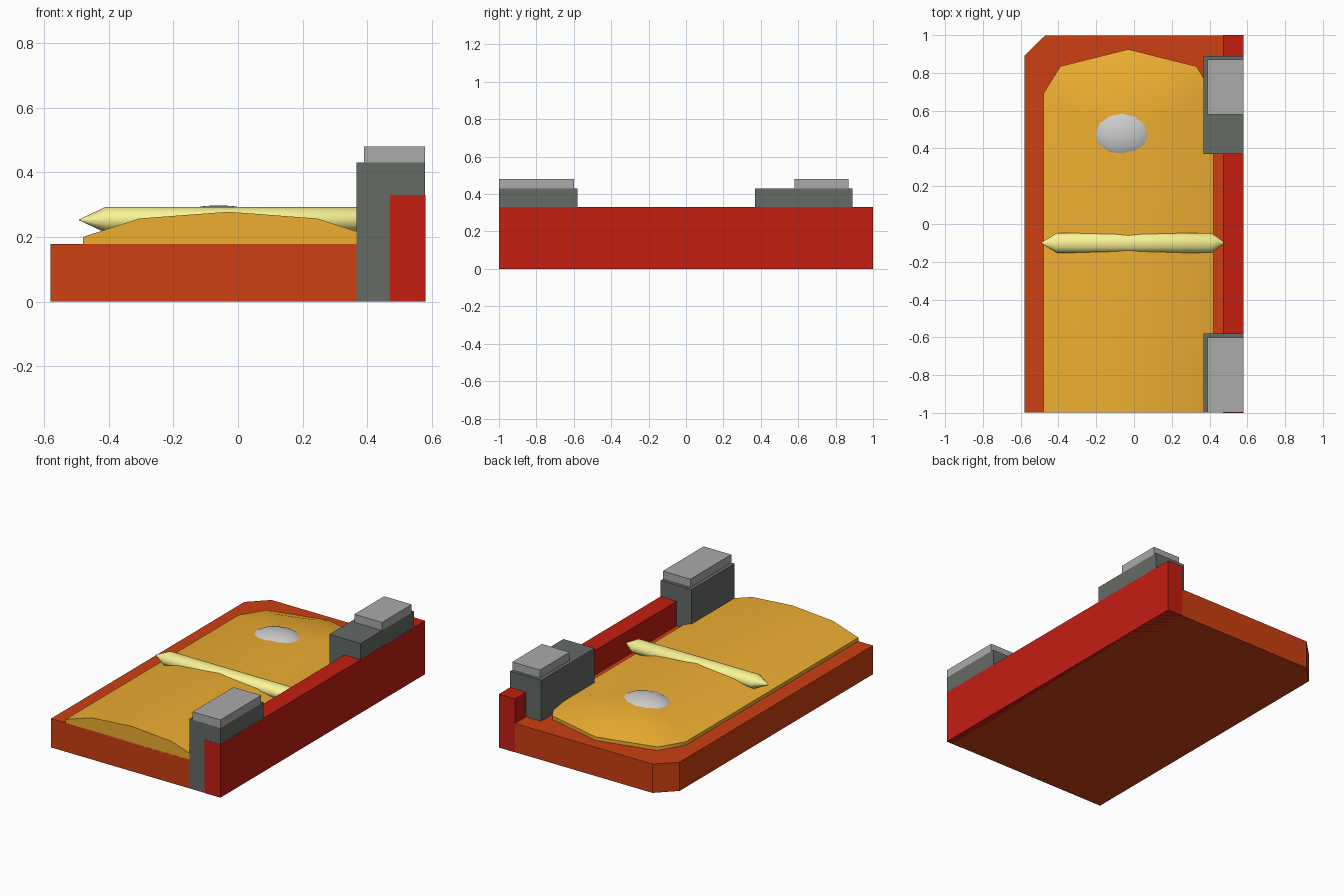
import bpy, bmesh, math
from mathutils import Matrix

if "Cube" in bpy.data.objects:
    bpy.data.objects.remove(bpy.data.objects["Cube"])


def finish(name, bm, color=None, smooth=None):
    bmesh.ops.remove_doubles(bm, verts=bm.verts, dist=1e-5)
    bmesh.ops.recalc_face_normals(bm, faces=bm.faces)
    mesh = bpy.data.meshes.new(name)
    bm.to_mesh(mesh)
    bm.free()
    ob = bpy.data.objects.new(name, mesh)
    bpy.context.collection.objects.link(ob)
    if color:
        mat = bpy.data.materials.get(str(color)) or bpy.data.materials.new(str(color))
        mat.diffuse_color = (*color, 1)
        mat.use_nodes = True
        mat.node_tree.nodes["Principled BSDF"].inputs["Base Color"].default_value = mat.diffuse_color
        mesh.materials.append(mat)
    if smooth:
        bpy.ops.object.select_all(action='DESELECT')
        bpy.context.view_layer.objects.active = ob
        ob.select_set(True)
        bpy.ops.object.shade_smooth_by_angle(angle=math.radians(smooth))
    return ob


def prism(name, outline, z0, z1, color=None):
    bm = bmesh.new()
    face = bm.faces.new([bm.verts.new((x, y, z0)) for x, y in outline])
    top = bmesh.ops.extrude_face_region(bm, geom=[face])["geom"]
    for v in top:
        if isinstance(v, bmesh.types.BMVert):
            v.co.z = z1
    # keep the underside closed
    if not any(all(abs(v.co.z - z0) < 1e-6 for v in f.verts) for f in bm.faces):
        bm.faces.new([v for v in bm.verts if abs(v.co.z - z0) < 1e-6])
    return finish(name, bm, color)


def box(name, x0, x1, y0, y1, z0, z1, color=None):
    return prism(name, [(x0, y0), (x1, y0), (x1, y1), (x0, y1)], z0, z1, color)


ORANGE = (0.60, 0.05, 0.006)
RED = (0.55, 0.013, 0.006)
DARK = (0.13, 0.145, 0.13)
LIGHT = (0.40, 0.40, 0.40)
GOLD = (0.85, 0.42, 0.03)
YELLOW = (0.95, 0.90, 0.30)
WHITE = (0.9, 0.9, 0.87)

# base slab with one clipped back corner
prism("base", [(-0.58, -0.998), (0.579, -0.998), (0.579, 0.999), (-0.47, 0.999), (-0.58, 0.89)],
      0, 0.178, ORANGE)

# side wall
box("side_wall", 0.47, 0.58, -1, 1, 0, 0.33, RED)

# posts with caps
for tag, y0, y1, c0, c1 in (("front", -0.999, -0.58, -0.999, -0.60),
                            ("back", 0.37, 0.89, 0.58, 0.87)):
    box(tag + "_post", 0.367, 0.579, y0, y1, 0.001, 0.43, DARK)
    box(tag + "_post_cap", 0.39, 0.579, c0, c1, 0.43, 0.48, LIGHT)

# domed cushion: nested U-shaped loops rising to a ridge
CX = -0.03
loops = []  # half width, shoulder y, corner half width, corner y, tip y, z
bm = bmesh.new()
for w, ys, wc, yc, yt, z in ((0.45, 0.69, 0.36, 0.835, 0.925, 0.16),
                             (0.45, 0.69, 0.36, 0.835, 0.925, 0.20),
                             (0.275, 0.60, 0.215, 0.72, 0.78, 0.257),
                             (0, 0.50, 0, 0.50, 0.50, 0.278)):
    pts = [(-w, -0.998), (-w, ys), (-wc, yc), (0, yt), (wc, yc), (w, ys), (w, -0.998)]
    loops.append([bm.verts.new((CX + x, y, z)) for x, y in pts])
for a, b in zip(loops, loops[1:]):
    for i in range(6):
        bm.faces.new((a[i], a[i + 1], b[i + 1], b[i]))
bm.faces.new([l[0] for l in loops] + [l[-1] for l in reversed(loops[:-1])] + [])
bm.faces.new(loops[0])
finish("cushion", bm, GOLD, 60)

# flattened button on the cushion
bm = bmesh.new()
bmesh.ops.create_uvsphere(bm, u_segments=12, v_segments=12, radius=1)
bm.transform(Matrix.Translation((-0.06, 0.475, 0.228)) @ Matrix.Diagonal((0.17, 0.14, 0.07, 1)))
finish("button", bm, WHITE, 60)

# cross bar with pointed ends
bm = bmesh.new()
rings = []
for x, s in ((-0.492, 0.03), (-0.41, 1), (0.41, 1), (0.472, 0.15)):
    rings.append([bm.verts.new((x, -0.10 + 0.053 * s * math.cos(a), 0.253 + 0.04 * s * math.sin(a)))
                  for a in (2 * math.pi * i / 12 for i in range(12))])
for a, b in zip(rings, rings[1:]):
    for i in range(12):
        j = (i + 1) % 12
        bm.faces.new((a[i], a[j], b[j], b[i]))
bm.faces.new(rings[0])
bm.faces.new(rings[-1])
finish("cross_bar", bm, YELLOW, 35)
